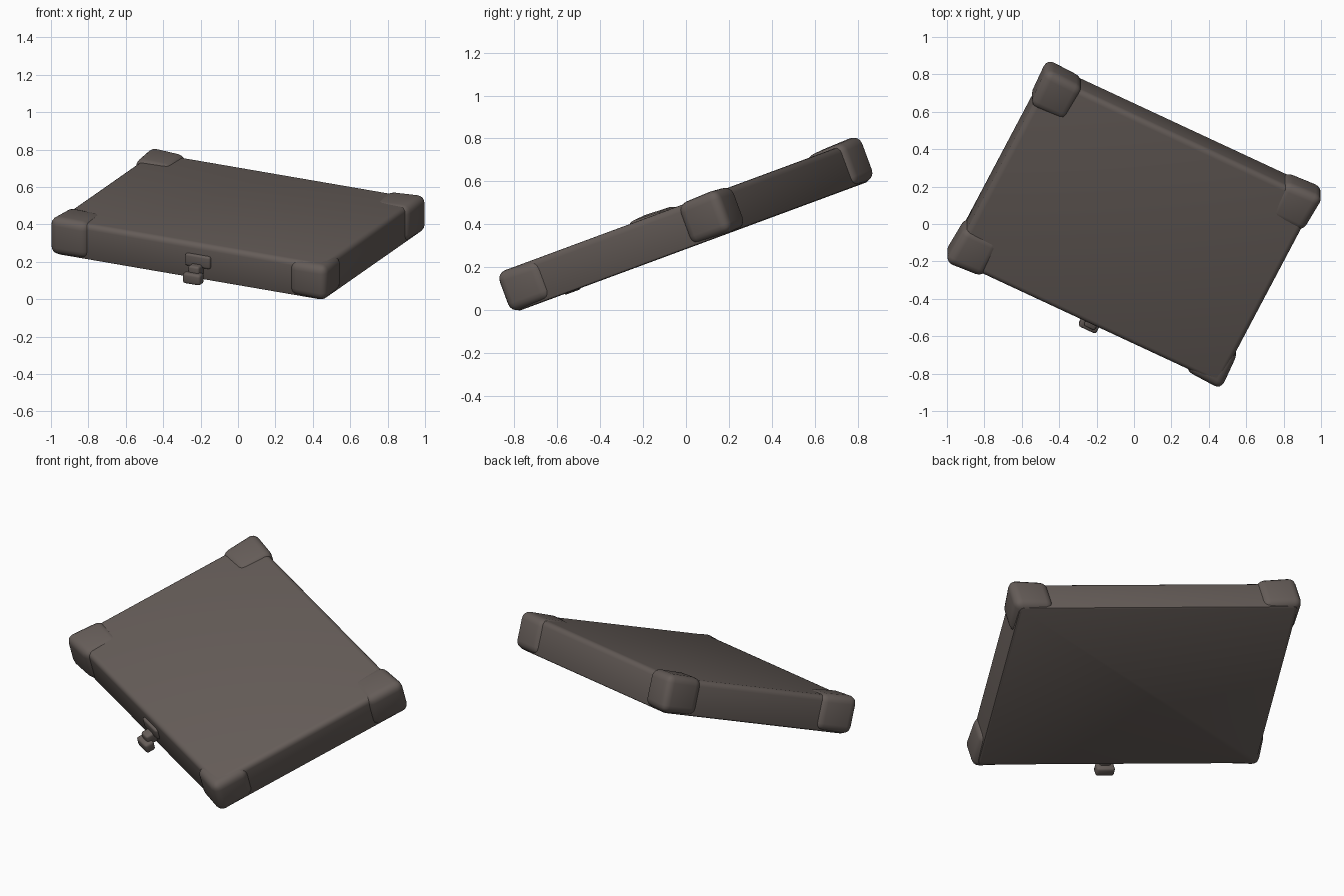
import bpy, bmesh, math
from mathutils import Matrix, Vector

if "Cube" in bpy.data.objects:
    bpy.data.objects.remove(bpy.data.objects["Cube"])

# tilted frame shared by all parts
FRAME = (Matrix.Rotation(math.radians(20.3), 4, 'X')
         @ Matrix.Rotation(math.radians(-26.4), 4, 'Z'))
LIFT = Matrix.Translation((0, 0, 0.398))

mat = bpy.data.materials.new("dark_brown_grey")
mat.diffuse_color = (0.13, 0.108, 0.098, 1)
mat.use_nodes = True
mat.node_tree.nodes["Principled BSDF"].inputs["Base Color"].default_value = mat.diffuse_color


def rounded_box(name, lo, hi, bevel, low_bevel=None, shape=None, segments=4):
    """Box from lo to hi; shape(co) may taper it before the edges are rounded."""
    lo, hi = Vector(lo), Vector(hi)
    mid, size = (lo + hi) / 2, hi - lo
    bm = bmesh.new()
    bmesh.ops.create_cube(bm, size=1)
    for v in bm.verts:
        v.co = Vector(c * s for c, s in zip(v.co, size)) + mid
    bottom = [e for e in bm.edges if all(v.co.z < mid.z for v in e.verts)]
    if shape:
        for v in bm.verts:
            shape(v.co)
    edges = list(bm.edges)
    if low_bevel is not None:
        edges = [e for e in edges if e not in bottom]
    bmesh.ops.bevel(bm, geom=edges, offset=bevel, segments=segments,
                    profile=0.5, affect='EDGES', clamp_overlap=True)
    if low_bevel:
        zmin = min(v.co.z for v in bm.verts)
        rim = [e for e in bm.edges if all(v.co.z < zmin + 1e-4 for v in e.verts)]
        bmesh.ops.bevel(bm, geom=rim, offset=low_bevel, segments=2,
                        profile=0.5, affect='EDGES', clamp_overlap=True)
    bmesh.ops.recalc_face_normals(bm, faces=bm.faces)
    me = bpy.data.meshes.new(name)
    bm.to_mesh(me)
    bm.free()
    me.materials.append(mat)
    ob = bpy.data.objects.new(name, me)
    bpy.context.collection.objects.link(ob)
    ob.matrix_world = LIFT @ FRAME
    bpy.ops.object.select_all(action='DESELECT')
    ob.select_set(True)
    bpy.context.view_layer.objects.active = ob
    bpy.ops.object.shade_smooth_by_angle(angle=math.radians(40))
    return ob


# main slab: soft upper edges, crisper lower edges
rounded_box("slab_body", (-0.80, -0.587, -0.10), (0.80, 0.587, 0.10), 0.03, 0.012)

# corner bumpers, fading into the slab towards their inner edges
corners = {"back_left": (-1, 1, 0.122), "right": (1, 1, 0.115),
           "left": (-1, -1, 0.118), "front": (1, -1, 0.104)}
for label, (sx, sy, top) in corners.items():
    def taper(co, sx=sx, sy=sy):
        inner_x, inner_y = abs(co.x) < 0.7, abs(co.y) < 0.5
        if inner_x and not inner_y:
            co.y = sy * 0.605
        if inner_y and not inner_x:
            co.x = sx * 0.815
        if co.z > 0:
            co.z -= 0.008 * (inner_x + inner_y)
    xs = sorted((sx * 0.60, sx * 0.826))
    ys = sorted((sy * 0.385, sy * 0.616))
    rounded_box("corner_bumper_" + label, (xs[0], ys[0], -0.098),
                (xs[1], ys[1], top), 0.045, shape=taper)

# latch on the front edge: flange, neck and knob
rounded_box("latch_flange", (-0.02, -0.602, -0.03), (0.13, -0.56, 0.04), 0.012, segments=3)
rounded_box("latch_neck", (0.02, -0.645, -0.075), (0.085, -0.57, -0.01), 0.012, segments=3)
rounded_box("latch_knob", (0.0, -0.672, -0.105), (0.105, -0.615, -0.045), 0.014, segments=3)

# rest the model on the ground
bpy.context.view_layer.update()
low = min((o.matrix_world @ v.co).z for o in bpy.data.objects for v in o.data.vertices)
for o in bpy.data.objects:
    o.matrix_world = Matrix.Translation((0, 0, -low)) @ o.matrix_world
